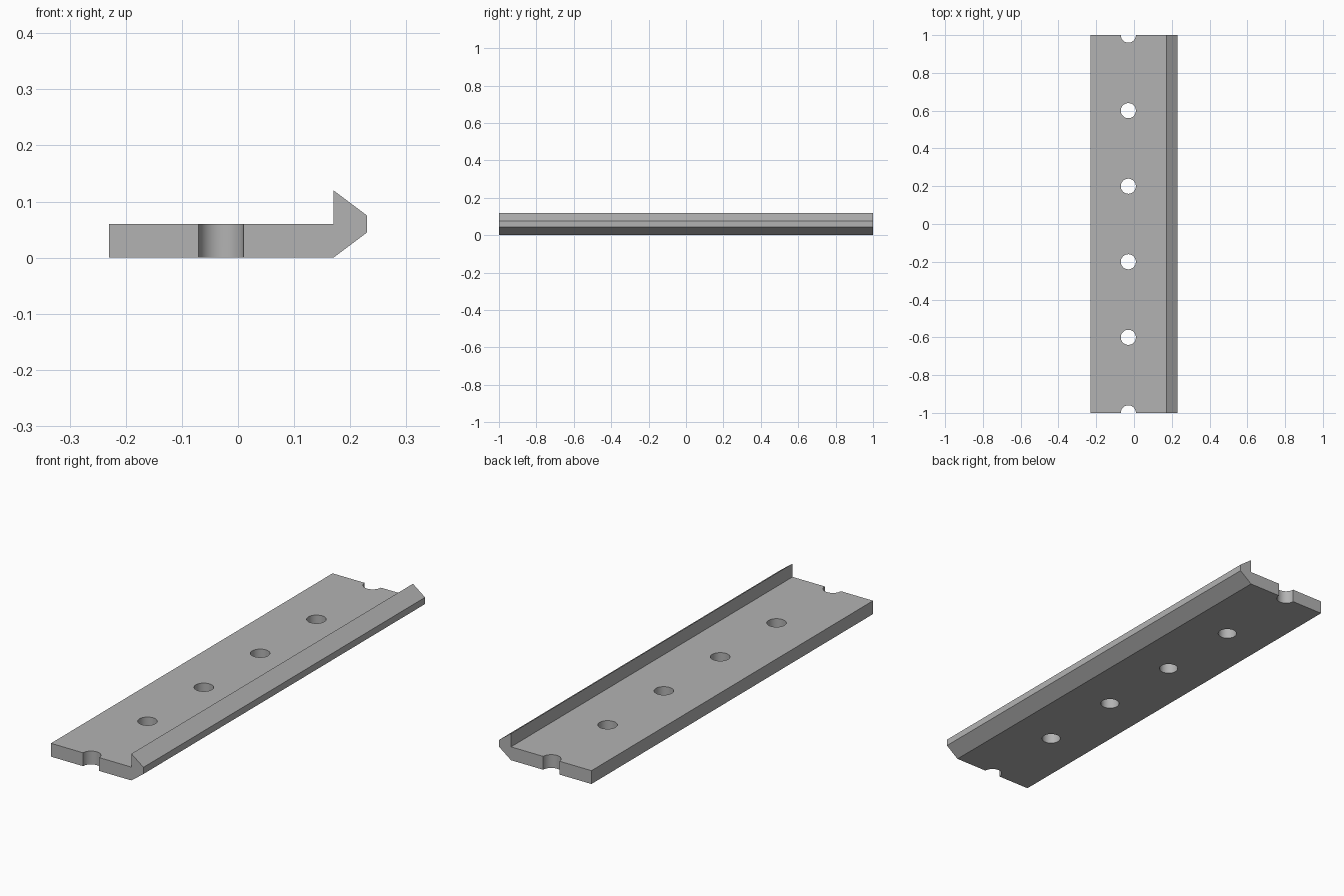
import bpy, bmesh
from mathutils import Matrix

default = bpy.data.objects.get("Cube")
if default:
    bpy.data.objects.remove(default, do_unlink=True)

LENGTH = 2.0
HOLE_X, HOLE_RADIUS, HOLE_PITCH = -0.03, 0.04, 0.4


def new_object(name, bm):
    bmesh.ops.recalc_face_normals(bm, faces=bm.faces)
    mesh = bpy.data.meshes.new(name)
    bm.to_mesh(mesh)
    bm.free()
    obj = bpy.data.objects.new(name, mesh)
    bpy.context.collection.objects.link(obj)
    return obj


# Grey finish
grey = bpy.data.materials.new("plain_grey")
grey.use_nodes = True
colour = (0.45, 0.45, 0.45, 1)
grey.diffuse_color = colour
grey.node_tree.nodes["Principled BSDF"].inputs["Base Color"].default_value = colour

# Flat rail with an upright, bevelled lip, extruded along y
profile = [(-0.23, 0), (0.17, 0), (0.23, 0.045), (0.23, 0.075),
           (0.17, 0.12), (0.17, 0.06), (-0.23, 0.06)]
bm = bmesh.new()
end = bm.faces.new([bm.verts.new((x, -LENGTH / 2, z)) for x, z in profile])
extruded = bmesh.ops.extrude_face_region(bm, geom=[end], use_keep_orig=True)["geom"]
bmesh.ops.translate(bm, vec=(0, LENGTH, 0),
                    verts=[g for g in extruded if isinstance(g, bmesh.types.BMVert)])
rail = new_object("lipped_rail", bm)
rail.data.materials.append(grey)

# Row of round holes, the outermost two halved by the rail ends
bm = bmesh.new()
for i in range(6):
    bmesh.ops.create_cone(bm, cap_ends=True, segments=48, depth=0.3,
                          radius1=HOLE_RADIUS, radius2=HOLE_RADIUS,
                          matrix=Matrix.Translation((HOLE_X, HOLE_PITCH * i - LENGTH / 2, 0.03)))
cutter = new_object("hole_cutter", bm)
cutter.data.materials.append(grey)
cutter.hide_render = True

cut = rail.modifiers.new("holes", 'BOOLEAN')
cut.operation = 'DIFFERENCE'
cut.solver = 'EXACT'
cut.object = cutter

# Bake the holes, then smooth only their round walls
bpy.ops.object.select_all(action='DESELECT')
rail.select_set(True)
bpy.context.view_layer.objects.active = rail
bpy.ops.object.modifier_apply(modifier=cut.name)
bpy.data.objects.remove(cutter, do_unlink=True)
bpy.ops.object.shade_smooth_by_angle(angle=0.5)
